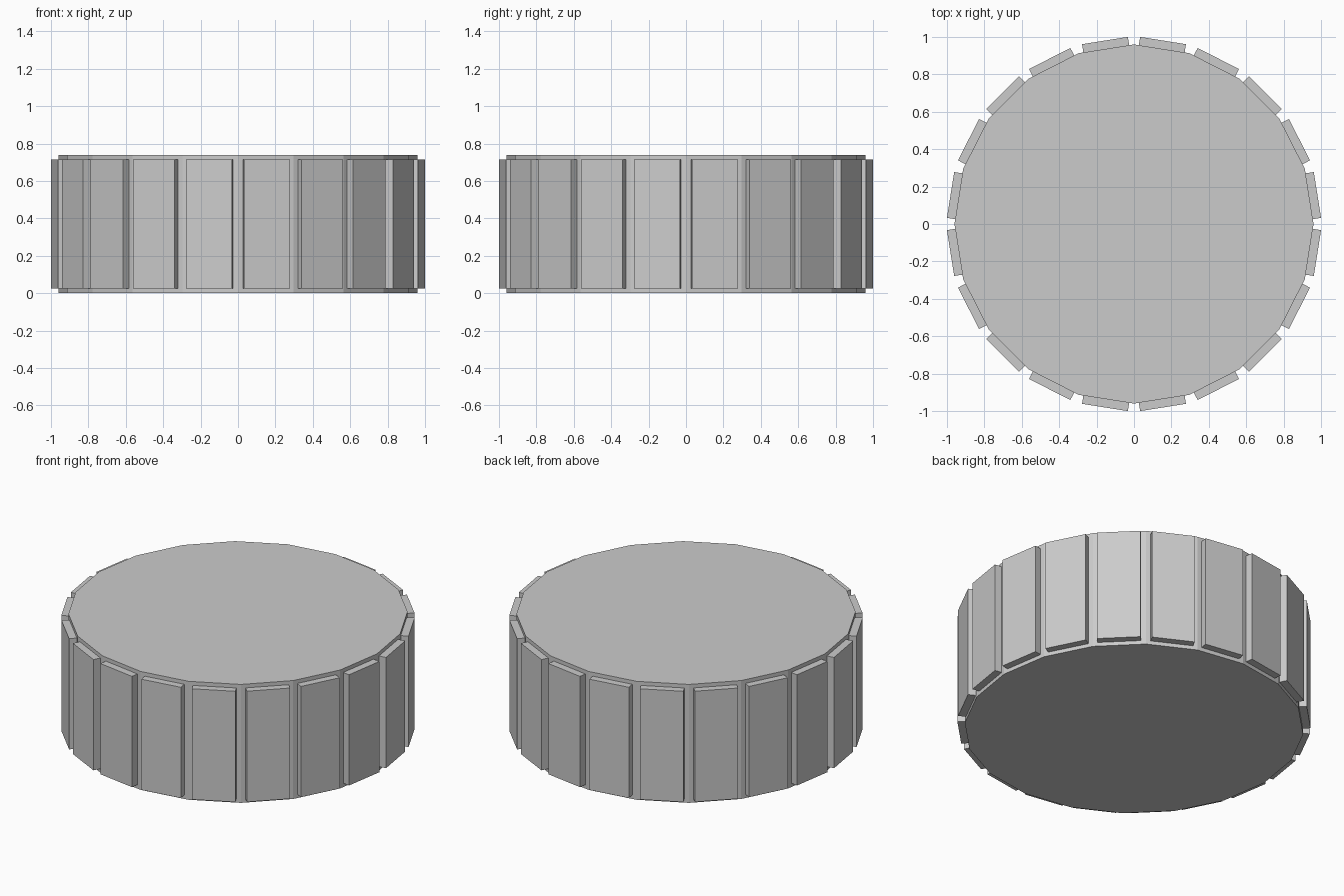
import bpy
from math import radians, cos, sin
from mathutils import Matrix

if "Cube" in bpy.data.objects:
    bpy.data.objects.remove(bpy.data.objects["Cube"])

SIDES = 20
STEP = 360 / SIDES
HEIGHT = 0.74
CORE_R = 0.96      # corner radius of the drum
OUT = 0.993        # distance of the panel faces from the axis
INNER = 0.93       # panels sink slightly into the drum
WIDTH = 0.248
PANEL_H = 0.692


def prism(name, outline, z0, z1):
    """Extrude a flat counter-clockwise outline from z0 to z1."""
    n = len(outline)
    verts = [(x, y, z) for z in (z0, z1) for x, y in outline]
    faces = [list(range(n))[::-1], list(range(n, 2 * n))]
    faces += [[i, (i + 1) % n, n + (i + 1) % n, n + i] for i in range(n)]
    mesh = bpy.data.meshes.new(name)
    mesh.from_pydata(verts, [], faces)
    obj = bpy.data.objects.new(name, mesh)
    bpy.context.collection.objects.link(obj)
    return obj


# Faceted drum
ring = [(CORE_R * cos(radians(STEP * i)), CORE_R * sin(radians(STEP * i)))
        for i in range(SIDES)]
prism("drum", ring, 0, HEIGHT)

# One raised panel on each facet
h = WIDTH / 2
panel = prism("rim_panel", [(INNER, -h), (OUT, -h), (OUT, h), (INNER, h)],
              (HEIGHT - PANEL_H) / 2, (HEIGHT + PANEL_H) / 2)
for i in range(SIDES):
    obj = panel if i == 0 else panel.copy()
    if i:
        bpy.context.collection.objects.link(obj)
    obj.name = f"rim_panel_{i + 1:02d}"
    obj.matrix_world = Matrix.Rotation(radians(STEP * (i + 0.5)), 4, 'Z')
